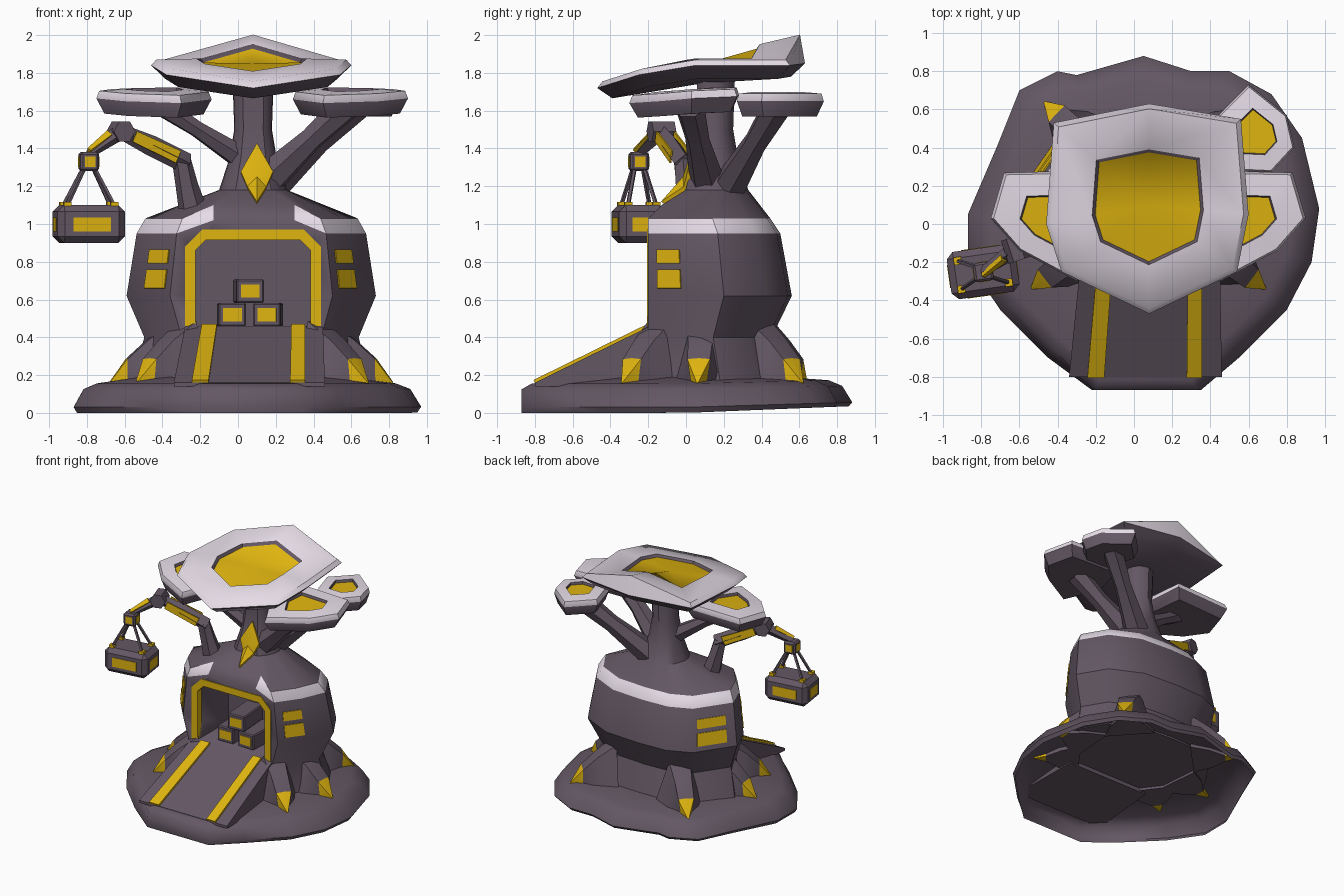
import bpy
import bmesh
import math
from mathutils import Vector, Matrix

if "Cube" in bpy.data.objects:
    bpy.data.objects.remove(bpy.data.objects["Cube"], do_unlink=True)


def make_material(name, color):
    mat = bpy.data.materials.new(name)
    mat.use_nodes = True
    mat.diffuse_color = (*color, 1)
    mat.node_tree.nodes["Principled BSDF"].inputs["Base Color"].default_value = (*color, 1)
    return mat


MATERIALS = [make_material("dark plum", (0.125, 0.095, 0.125)),
             make_material("gold", (0.74, 0.46, 0.005)),
             make_material("pale lilac", (0.86, 0.78, 0.87))]
DARK, GOLD, PALE = range(3)


def finish(name, bm, angle=0.5):
    bmesh.ops.recalc_face_normals(bm, faces=bm.faces)
    mesh = bpy.data.meshes.new(name)
    bm.to_mesh(mesh)
    bm.free()
    for mat in MATERIALS:
        mesh.materials.append(mat)
    mesh.shade_smooth()
    mesh.set_sharp_from_angle(angle=angle)
    obj = bpy.data.objects.new(name, mesh)
    bpy.context.collection.objects.link(obj)
    return obj


def loft(name, rings, color=lambda band, side: DARK, start=DARK, end=DARK, angle=0.5):
    """Skin closed rings of points; start and end are cap colours, None leaves them open."""
    bm = bmesh.new()
    rows = [[bm.verts.new(p) for p in ring] for ring in rings]
    count = len(rows[0])
    for band, (low, high) in enumerate(zip(rows, rows[1:])):
        for i in range(count):
            j = (i + 1) % count
            face = bm.faces.new((low[i], low[j], high[j], high[i]))
            face.material_index = color(band, i)
    for row, mat in ((rows[0], start), (rows[-1], end)):
        if mat is None:
            continue
        hub = bm.verts.new(sum((v.co for v in row), Vector()) / count)
        for i in range(count):
            bm.faces.new((row[i], row[(i + 1) % count], hub)).material_index = mat
    return finish(name, bm, angle)


def beam(name, path, radii, sides=6, mat=DARK):
    """Tapered limb through the points of a path."""
    path = [Vector(p) for p in path]
    rings = []
    for i, p in enumerate(path):
        along = path[min(i + 1, len(path) - 1)] - path[max(i - 1, 0)]
        turn = along.to_track_quat('Z', 'Y')
        rings.append([p + turn @ Vector((radii[i] * math.cos(a), radii[i] * math.sin(a), 0))
                      for a in (math.tau * k / sides for k in range(sides))])
    return loft(name, rings, lambda b, s: mat, mat, mat)


def box(name, center, size, mat=DARK, frame=Matrix(), bevel=0):
    bm = bmesh.new()
    bmesh.ops.create_cube(bm, size=1, matrix=frame @ Matrix.Translation(center) @ Matrix.Diagonal((*size, 1)))
    if bevel:
        bmesh.ops.bevel(bm, geom=bm.edges[:], offset=bevel, segments=1, affect='EDGES')
    for face in bm.faces:
        face.material_index = mat
    return finish(name, bm)


def plate(name, quad, u0, u1, v0, v1, mat=GOLD, lift=0.007):
    """Thin panel on part of a quad (low a, low b, high b, high a)."""
    a, b, c, d = (Vector(p) for p in quad)
    normal = (b - a).cross(d - a).normalized()
    spots = [a.lerp(b, u).lerp(d.lerp(c, u), v) for u, v in ((u0, v0), (u1, v0), (u1, v1), (u0, v1))]
    return loft(name, [[p - normal * 0.002 for p in spots], [p + normal * lift for p in spots]],
                lambda b, s: mat, mat, mat)


# Ground mound, open underneath, steep at the front
edge = [(.05, .88), (.3, .8), (.5, .8), (.72, .68), (.88, .45), (.97, .08), (.93, -.2), (.8, -.45),
        (.55, -.7), (.35, -.87), (-.22, -.87), (-.45, -.7), (-.7, -.45), (-.87, -.2), (-.87, .05),
        (-.72, .4), (-.6, .7), (-.4, .8), (-.3, .78)]
mound = [[(x * s, y * (max(s, front) if y < -.8 else s), z + max(0, y) * tilt) for x, y in edge]
         for s, front, z, tilt in ((.98, 1, 0, .04), (1, 1, .03, .03), (.94, 1, .125, .02), (.86, .94, .155, .02),
                                   (.6, .6, .19, 0), (.3, .3, .2, 0))]
loft("ground_mound", mound, start=None, angle=0.9)

# Hollow trunk: flat front, bulging sides, pale shoulder band, central column
plan = [(.3, -.2), (.5, -.2), (.64, -.01), (.73, .2), (.6, .42), (.35, .54), (.05, .56), (-.2, .55),
        (-.39, .47), (-.59, .18), (-.51, -.02), (-.36, -.2), (-.13, -.2)]
MID = (0, len(plan) - 1)
trunk = []
for z, s in ((.17, .95), (.4, .86), (.62, 1), (.95, .92), (1.03, .85)):
    ring = [Vector((.08 + (x - .08) * s, -.2 + (y + .2) * s, z)) for x, y in plan]
    for i in MID:
        if z > .9:
            ring[i].z += .07
            ring[i].x = plan[i][0]
        if z > 1:
            ring[i].y += .07
    trunk.append(ring)
axis = Vector((.08, .15))
for z, r in ((1.18, .18), (1.35, .125), (1.5, .1), (1.8, .11)):
    trunk.append([(*(axis + (Vector(p) - axis).normalized() * r), z) for p in plan])
body = loft("trunk", trunk, lambda b, s: PALE if b == 3 and s != MID[1] else DARK, angle=0.6)

# Doorway cut into the trunk
arch_in = [(-.225, .46), (-.225, .86), (-.17, .915), (.33, .915), (.385, .86), (.385, .46)]
arch_out = [(-.28, .46), (-.28, .88), (-.19, .97), (.35, .97), (.44, .88), (.44, .46)]
cutter = loft("doorway_cutter", [[(x, y, z) for x, z in arch_in] for y in (-.4, .2)])
cutter.hide_render = True
cut = body.modifiers.new("doorway", 'BOOLEAN')
cut.operation, cut.solver, cut.object = 'DIFFERENCE', 'EXACT', cutter
bpy.context.view_layer.objects.active = body
bpy.ops.object.modifier_apply(modifier=cut.name)
bpy.data.objects.remove(cutter, do_unlink=True)

# Gold arch around the doorway
loft("door_arch", [[(o[0], -.206, o[1]), (i[0], -.206, i[1]), (i[0], -.15, i[1]), (o[0], -.15, o[1])]
                   for o, i in zip(arch_out, arch_in)], lambda b, s: GOLD, GOLD, GOLD)

# Paired windows on three trunk facets
for label, i, u0, u1 in (("left", 1, .27, .93), ("right", 10, .07, .8), ("rear", 8, .1, .78)):
    low, high = trunk[2], trunk[3]
    quad = (low[i], low[i + 1], high[i + 1], high[i])
    for row, v0, v1 in (("lower", .12, .42), ("upper", .52, .74)):
        plate(f"{label}_{row}_window", quad, u0, u1, v0, v1)

# Diamond following the column's front
diamond = [(.1, .054, 1.42), (.015, .02, 1.27), (.05, 0, 1.19), (.1, -.12, 1.11), (.15, 0, 1.19), (.185, .02, 1.27)]
loft("column_diamond", [[(x, y - d, z + d * .7) for x, y, z in diamond] for d in (-.03, .012)],
     lambda b, s: GOLD, GOLD, GOLD)

# Ramp with two raised stripes
ramp = [(-.34, -.8, .16), (.46, -.8, .16), (.45, -.2, .455), (-.28, -.2, .455)]
loft("ramp", [[(x, y, .14) for x, y, z in ramp], ramp])
plate("right_ramp_stripe", ramp, .12, .23, 0, 1, lift=.016)
plate("left_ramp_stripe", ramp, .77, .87, 0, 1, lift=.016)

# Roots with gold tips
for n, tip in enumerate([(.69, -.34), (.82, .06), (.62, .62), (-.47, .64), (-.68, .05), (-.54, -.34)]):
    tip = Vector(tip)
    out = (tip - Vector((.07, .12))).normalized()
    side = Vector((-out.y, out.x))
    sections = []
    for back, foot, ridge, top in ((.34, .19, .08, .49), (.2, .13, .065, .39), (.09, .04, .06, .29), (0, .003, .004, .165)):
        p = tip - out * back
        sections.append([(*(p + side * foot), .15), (*(p + side * ridge), top - .005), (*p, top),
                         (*(p - side * ridge), top - .005), (*(p - side * foot), .15)])
    loft(f"root_{n + 1}", sections, lambda b, s: GOLD if b == 2 else DARK, DARK, GOLD)


# Canopies: dark flared underside, pale rounded rim, sunken gold panel
def canopy(name, rim, drop, gold, puff=.03, floor=9):
    rim = [Vector(p) for p in rim]
    mid = sum(rim, Vector()) / len(rim)
    rings = []
    for scale, rise in ((.86, -drop), (1, 0), (.95, puff), (gold + .03, puff + .01), (gold, puff - .01)):
        ring = [mid + (p - mid) * scale + Vector((0, 0, rise)) for p in rim]
        if rise <= 0:
            for p in ring:
                p.z = min(p.z, floor + rise)
        rings.append(ring)
    colors = (DARK, PALE, PALE, DARK)
    loft(name, rings, lambda b, s: colors[b], DARK, GOLD, angle=0.8)


canopy("main_canopy", [(.08, .63, 1.98), (-.42, .53, 1.84), (-.46, 0, 1.84), (-.38, -.25, 1.79), (.08, -.47, 1.72),
                       (.54, -.25, 1.79), (.6, .05, 1.84), (.56, .55, 1.84)], .07, .52, floor=1.85)
wing = [(-.68, .27, 1.675), (-.75, .03, 1.665), (-.6, -.14, 1.65), (-.3, -.3, 1.64), (-.14, 0, 1.66), (-.2, .28, 1.685)]
canopy("right_canopy", wing, .08, .47, .04)
canopy("left_canopy", [(.15 - x, y, z) for x, y, z in wing], .08, .47, .04)
canopy("rear_canopy", [(x, y, 1.65) for x, y in
                       ((.6, .73), (.8, .57), (.84, .4), (.72, .27), (.5, .28), (.42, .55))], .08, .5, .04)

# Branches carrying the small canopies
for label, start, end in (("right", (.05, .14, 1.33), (-.4, .02, 1.62)), ("left", (.12, .12, 1.2), (.57, .02, 1.62)),
                          ("rear", (.12, .2, 1.15), (.62, .48, 1.62))):
    thick = .07 if label == "right" else .1
    beam(f"{label}_branch", [start, Vector(start).lerp(Vector(end), .6), end], [thick, thick * .65, thick * .8])

# Crane arm
elbow, hub, hook = Vector((-.3, -.02, 1.34)), Vector((-.62, -.13, 1.49)), Vector((-.79, -.25, 1.33))
beam("crane_post", [(-.22, .02, 1.0), (-.27, 0, 1.2), elbow], [.085, .06, .05])
beam("crane_arm", [elbow + Vector((.03, .01, -.02)), elbow.lerp(hub, .5), hub], [.055, .055, .04], 4)
beam("crane_hub", [hub + Vector((.02, -.06, 0)), hub + Vector((-.02, .06, 0))], [.06, .06], 6)
beam("crane_forearm", [hub, hook + Vector((0, 0, .04))], [.045, .025], 4)
beam("forearm_trim", [hub.lerp(hook, .25) + Vector((-.02, -.02, .025)), hook + Vector((0, -.02, .06))], [.025, .015], 4, GOLD)
span = (hub - elbow).normalized()
across = span.cross(Vector((0, 0, 1))).normalized()
lift = across.cross(span)
for label, sign in (("front", 1), ("rear", -1)):
    face = [elbow.lerp(hub, t) + lift * h + across * sign * .045
            for t, h in ((.1, -.035), (.82, -.03), (.82, .03), (.1, .035))]
    loft(f"arm_{label}_panel", [face, [p + across * sign * .009 for p in face]], lambda b, s: GOLD, GOLD, GOLD)

# Hook block and hanging cargo
frame = Matrix.Translation((hook.x, hook.y, 0)) @ Matrix.Rotation(math.radians(8), 4, 'Z')
box("hook_block", (0, 0, 1.33), (.1, .1, .1), frame=frame, bevel=.012)
box("cargo_box", (0, 0, 1), (.36, .25, .2), frame=frame, bevel=.035)
for sign in (-1, 1):
    box("cargo_panel", (0, sign * .122, .997), (.2, .012, .075), GOLD, frame)
    box("cargo_end_panel", (sign * .177, 0, .997), (.012, .12, .075), GOLD, frame)
    box("hook_panel", (0, sign * .047, 1.33), (.055, .012, .055), GOLD, frame)
    box("hook_end_panel", (sign * .047, 0, 1.33), (.012, .055, .055), GOLD, frame)
    for other in (-1, 1):
        foot = frame @ Vector((sign * .125, other * .075, 1.1))
        box("cable_anchor", (sign * .125, other * .075, 1.105), (.04, .04, .025), GOLD, frame)
        beam("cable", [foot, frame @ Vector((sign * .025, other * .025, 1.3))], [.012, .012], 5)

# Stacked crates in the doorway
for n, (x, z, turn) in enumerate(((-.035, .52, 2), (.16, .52, -3), (.055, .645, 4))):
    frame = Matrix.Translation((x, .02, z)) @ Matrix.Rotation(math.radians(turn), 4, 'Z')
    box(f"crate_{n + 1}", (0, 0, 0), (.145, .28, .125), frame=frame, bevel=.008)
    box(f"crate_{n + 1}_panel", (0, -.137, 0), (.1, .012, .07), GOLD, frame)
